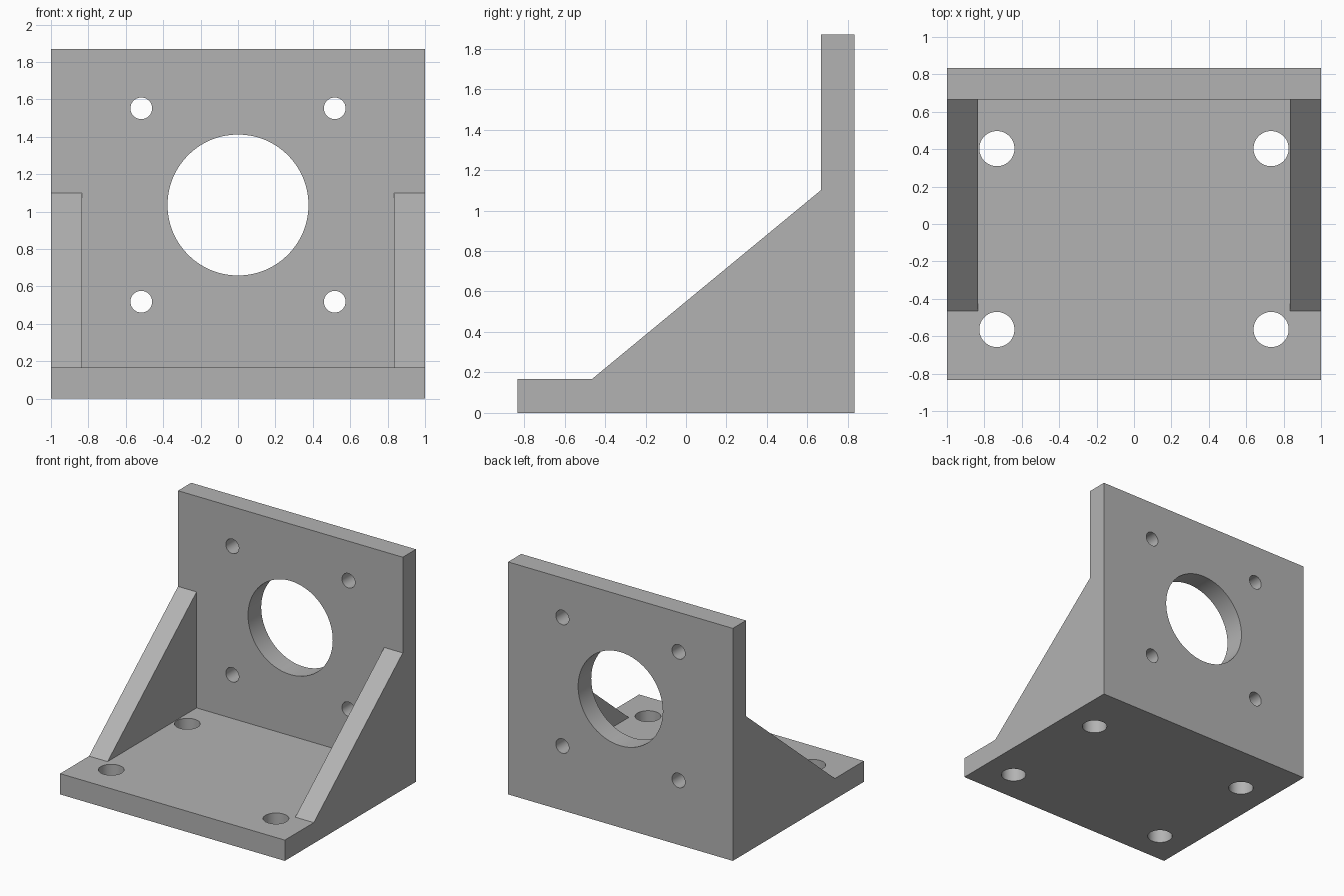
import bpy, bmesh, math
from mathutils import Matrix

if "Cube" in bpy.data.objects:
    bpy.data.objects.remove(bpy.data.objects["Cube"])

T = 0.167            # plate thickness
HALF_X, HALF_Y, TOP = 1.0, 0.833, 1.87
WALL_Y = HALF_Y - T  # front face of the upright plate
RIB_X = 0.835        # inner face of the side gussets
RIB_Y, RIB_Z = -0.465, 1.10

metal = bpy.data.materials.new("grey_metal")
metal.diffuse_color = (0.45, 0.45, 0.45, 1)
metal.use_nodes = True
metal.node_tree.nodes["Principled BSDF"].inputs["Base Color"].default_value = metal.diffuse_color


def make_object(name, bm):
    bmesh.ops.recalc_face_normals(bm, faces=bm.faces)
    mesh = bpy.data.meshes.new(name)
    bm.to_mesh(mesh)
    bm.free()
    mesh.materials.append(metal)
    obj = bpy.data.objects.new(name, mesh)
    bpy.context.collection.objects.link(obj)
    return obj


def prism(name, profile, half_width):
    """Extrude a (y, z) outline symmetrically along x."""
    bm = bmesh.new()
    face = bm.faces.new([bm.verts.new((-half_width, y, z)) for y, z in profile])
    ext = bmesh.ops.extrude_face_region(bm, geom=[face])["geom"]
    bmesh.ops.translate(bm, vec=(2 * half_width, 0, 0),
                        verts=[v for v in ext if isinstance(v, bmesh.types.BMVert)])
    return make_object(name, bm)


def drill(name, centre, radius, axis):
    """Round cutter along y or z."""
    bm = bmesh.new()
    turn = Matrix.Rotation(math.pi / 2, 4, 'X') if axis == 'Y' else Matrix()
    bmesh.ops.create_cone(bm, cap_ends=True, segments=64, radius1=radius,
                          radius2=radius, depth=0.4,
                          matrix=Matrix.Translation(centre) @ turn)
    return make_object(name, bm)


def cut(target, cutter):
    mod = target.modifiers.new("cut", 'BOOLEAN')
    mod.operation, mod.solver, mod.object = 'DIFFERENCE', 'EXACT', cutter
    bpy.context.view_layer.objects.active = target
    bpy.ops.object.modifier_apply(modifier=mod.name)
    bpy.data.objects.remove(cutter, do_unlink=True)


# Solid bracket from its side outline
bracket = prism("angle_bracket", [
    (-HALF_Y, 0), (HALF_Y, 0), (HALF_Y, TOP), (WALL_Y, TOP),
    (WALL_Y, RIB_Z), (RIB_Y, T), (-HALF_Y, T)], HALF_X)

# Pocket that leaves a gusset on each side
cut(bracket, prism("pocket_cutter", [
    (RIB_Y, T), (WALL_Y, T), (WALL_Y, RIB_Z + 0.1), (RIB_Y, RIB_Z + 0.1)], RIB_X))

# Large bore and four small screw holes in the upright plate
wall_mid = HALF_Y - T / 2
cut(bracket, drill("bore_cutter", (0, wall_mid, 1.035), 0.377, 'Y'))
for x in (-0.517, 0.517):
    for z in (0.518, 1.552):
        cut(bracket, drill("screw_hole_cutter", (x, wall_mid, z), 0.058, 'Y'))

# Four mounting holes in the base plate
for x in (-0.733, 0.733):
    for y in (-0.564, 0.403):
        cut(bracket, drill("mounting_hole_cutter", (x, y, 0), 0.094, 'Z'))

# Smooth hole walls, sharp plate edges
bracket.select_set(True)
bpy.context.view_layer.objects.active = bracket
bpy.ops.object.shade_smooth_by_angle(angle=math.radians(30))
